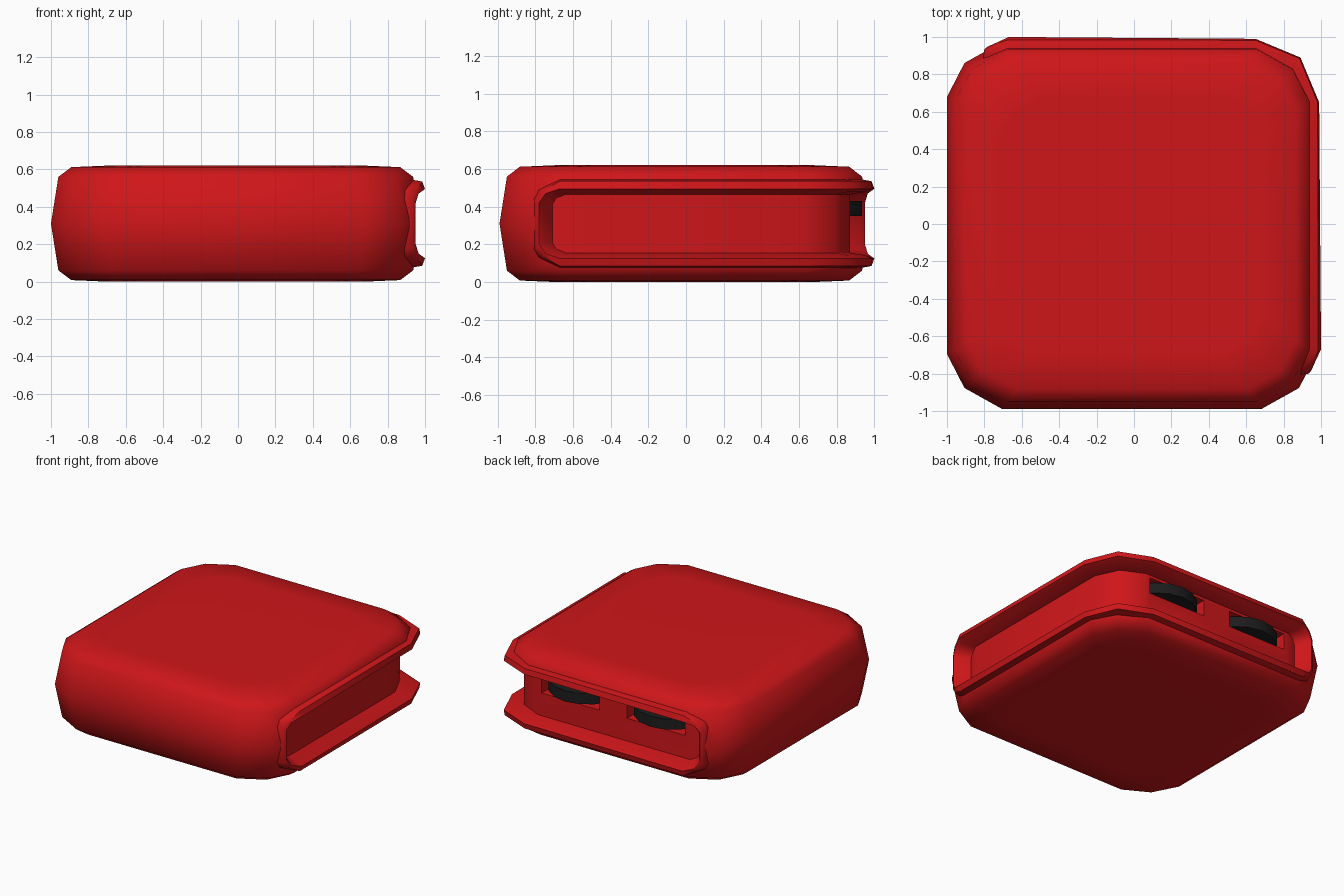
import bpy, bmesh, math

if "Cube" in bpy.data.objects:
    bpy.data.objects.remove(bpy.data.objects["Cube"])

ZC = 0.31  # mid height


def material(name, rgb):
    m = bpy.data.materials.new(name)
    m.diffuse_color = (*rgb, 1)
    m.use_nodes = True
    m.node_tree.nodes["Principled BSDF"].inputs["Base Color"].default_value = m.diffuse_color
    return m


RED = material("red_shell", (0.62, 0.008, 0.01))
BLACK = material("black_rubber", (0.012, 0.012, 0.013))


def loft(name, rings, mat, grid_caps=False):
    """Skin closed rings of equal length and cap both ends."""
    bm = bmesh.new()
    vs = [[bm.verts.new(p) for p in r] for r in rings]
    n = len(vs[0])
    for a, b in zip(vs, vs[1:]):
        for i in range(n):
            j = (i + 1) % n
            bm.faces.new((a[i], a[j], b[j], b[i]))
    for r in (vs[0], vs[-1]):
        if grid_caps:  # strips joining upper and lower edges
            for i in range(n // 2 - 1):
                bm.faces.new((r[i], r[i + 1], r[n - 2 - i], r[n - 1 - i]))
        else:
            bm.faces.new(r)
    bmesh.ops.recalc_face_normals(bm, faces=bm.faces)
    me = bpy.data.meshes.new(name)
    bm.to_mesh(me)
    bm.free()
    ob = bpy.data.objects.new(name, me)
    bpy.context.collection.objects.link(ob)
    me.materials.append(mat)
    return ob


def select(ob):
    bpy.ops.object.select_all(action='DESELECT')
    ob.select_set(True)
    bpy.context.view_layer.objects.active = ob


def cut(ob, cutter):
    mod = ob.modifiers.new("cut", 'BOOLEAN')
    mod.operation = 'DIFFERENCE'
    mod.solver = 'EXACT'
    mod.object = cutter
    select(ob)
    bpy.ops.object.modifier_apply(modifier=mod.name)
    bpy.data.objects.remove(cutter, do_unlink=True)


def smooth(ob, deg):
    select(ob)
    bpy.ops.object.shade_smooth_by_angle(angle=math.radians(deg))


def wrap_loop(half):
    """Half a groove outline (x, y, half height), mirrored over the back right
    corner diagonal, then run along the upper edge and back along the lower."""
    cols = half + [(y, x, h) for x, y, h in reversed(half[:-1])]
    return ([(x, y, ZC + h) for x, y, h in cols]
            + [(x, y, ZC - h) for x, y, h in reversed(cols)])


# Body: pillow-edged square block
corner = [(1, -0.70), (1, 0.70), (0.905, 0.885), (0.70, 1), (-0.70, 1),
          (-0.905, 0.885), (-1, 0.70), (-1, -0.70), (-0.905, -0.885),
          (-0.70, -1), (0.70, -1), (0.905, -0.885)]
levels = [(0.0, 0.70), (0.008, 0.89), (0.06, 0.96), (ZC, 1.0),
          (0.56, 0.96), (0.612, 0.89), (0.62, 0.70)]
body = loft("body", [[(x * s * 0.988 - 0.012, y * s * 0.982 - 0.008, z) for x, y in corner]
                     for z, s in levels], RED)

# Opening cut through the right and back sides
groove_cut = loft("groove_cutter", [wrap_loop(r) for r in (
    [(.62, -.74, .125), (.62, -.72, .16), (.62, -.66, .19), (.62, .50, .19), (.57, .57, .19)],
    [(1.2, -.80, .125), (1.2, -.77, .16), (1.2, -.67, .19), (1.2, .65, .19), (1.1, 1.1, .19)],
)], RED, True)
cut(body, groove_cut)
smooth(body, 50)

# Raised rim and groove channel
channel = loft("groove_channel", [wrap_loop(r) for r in (
    [(.60, -.72, .13), (.60, -.70, .17), (.60, -.66, .20), (.60, .50, .20), (.55, .55, .20)],
    [(.86, -.81, .14), (.90, -.78, .18), (.93, -.67, .235), (.93, .65, .235), (.84, .84, .235)],
    [(.935, -.80, .13), (.955, -.76, .175), (.985, -.67, .225), (.982, .65, .225), (.885, .885, .225)],
    [(.95, -.78, .11), (.965, -.745, .16), (1.0, -.67, .185), (.99, .65, .185), (.89, .89, .185)],
    [(.93, -.76, .10), (.935, -.735, .145), (.95, -.67, .168), (.95, .64, .168), (.86, .86, .168)],
    [(.85, -.71, .10), (.855, -.69, .135), (.87, -.64, .155), (.87, .62, .155), (.79, .79, .155)],
)], RED, True)

# Wheel slots and wheels in the back channel
for side, x in (("right", 0.35), ("left", -0.36)):
    bpy.ops.mesh.primitive_cube_add(size=1, location=(x, 0.82, 0.385))
    slot = bpy.context.object
    slot.scale = (0.48, 0.24, 0.12)
    cut(channel, slot)
    bpy.ops.mesh.primitive_cylinder_add(vertices=16, radius=0.27, depth=0.08,
                                        location=(x, 0.665, 0.39))
    wheel = bpy.context.object
    wheel.name = side + "_wheel"
    wheel.data.materials.append(BLACK)
    smooth(wheel, 30)
smooth(channel, 50)
